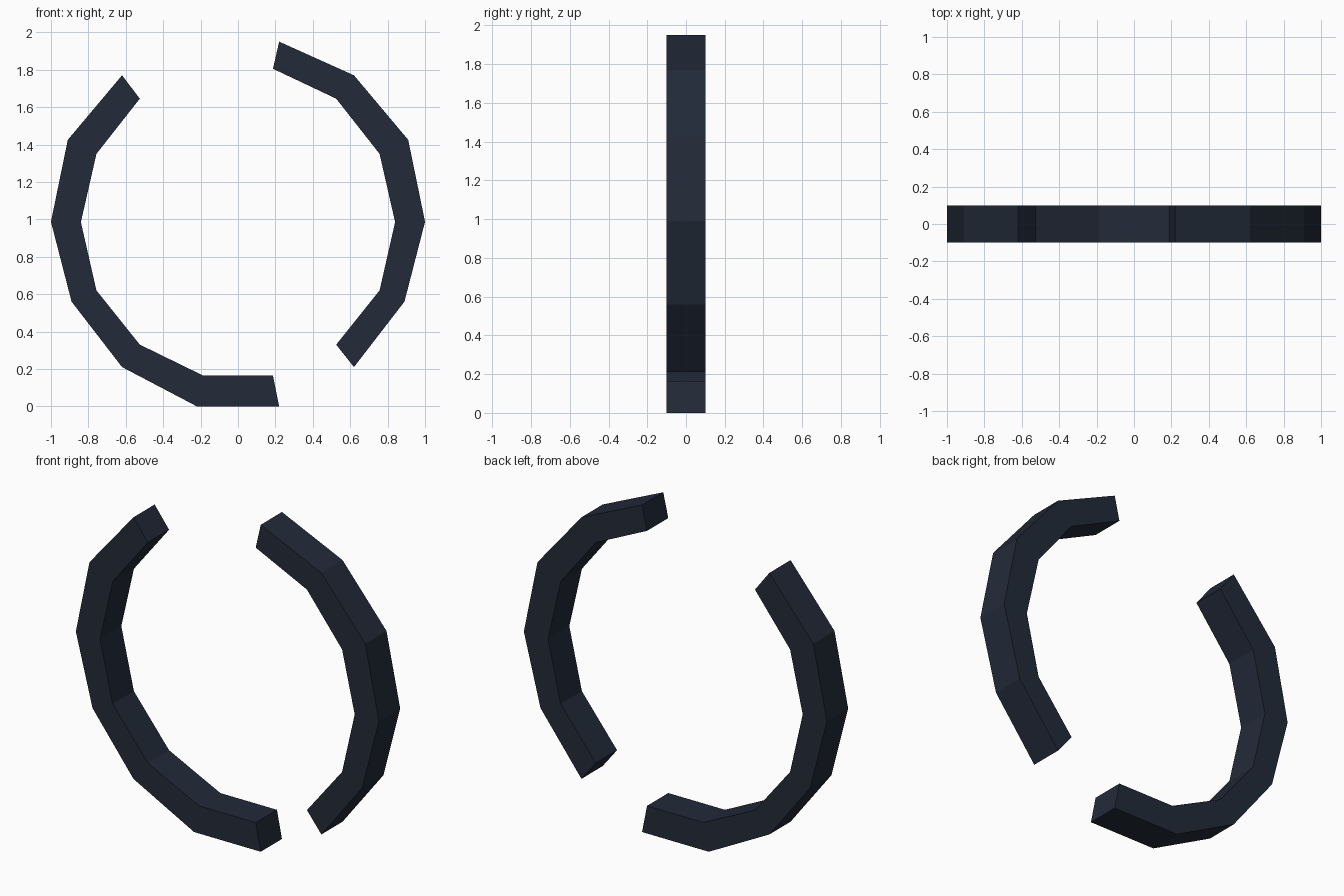
import bpy, bmesh

if "Cube" in bpy.data.objects:
    bpy.data.objects.remove(bpy.data.objects["Cube"])

# Right-hand half of the 14-sided ring, top to bottom (x, z)
OUTER = [(0.22, 1.95), (0.62, 1.77), (0.91, 1.425), (1.0, 0.987),
         (0.89, 0.56), (0.62, 0.21), (0.22, 0.0)]
INNER = [(0.187, 1.805), (0.525, 1.645), (0.757, 1.35), (0.84, 0.985),
         (0.757, 0.62), (0.525, 0.33), (0.187, 0.165)]
HALF_DEPTH = 0.1

navy = bpy.data.materials.new("dark_navy")
navy.diffuse_color = (0.016, 0.023, 0.04, 1)
navy.use_nodes = True
navy.node_tree.nodes["Principled BSDF"].inputs["Base Color"].default_value = navy.diffuse_color


def mirror(points):
    return [(-x, z) for x, z in points]


def arc_segment(name, outer, inner):
    """Square-section arc following matching outer and inner paths."""
    bm = bmesh.new()
    rings = []
    for (xo, zo), (xi, zi) in zip(outer, inner):
        rings.append([bm.verts.new(p) for p in (
            (xo, -HALF_DEPTH, zo), (xo, HALF_DEPTH, zo),
            (xi, HALF_DEPTH, zi), (xi, -HALF_DEPTH, zi))])
    for a, b in zip(rings, rings[1:]):
        for i in range(4):
            j = (i + 1) % 4
            bm.faces.new((a[i], a[j], b[j], b[i]))
    bm.faces.new(rings[0])
    bm.faces.new(rings[-1])
    bmesh.ops.recalc_face_normals(bm, faces=bm.faces[:])
    mesh = bpy.data.meshes.new(name)
    bm.to_mesh(mesh)
    bm.free()
    mesh.materials.append(navy)
    bpy.context.collection.objects.link(bpy.data.objects.new(name, mesh))


# Right arc: from near the top down to the lower right
arc_segment("right_arc", OUTER[:6], INNER[:6])

# Left arc: from the upper left down and across the flat bottom
arc_segment("left_arc", mirror(OUTER[1:]) + OUTER[-1:],
            mirror(INNER[1:]) + INNER[-1:])
